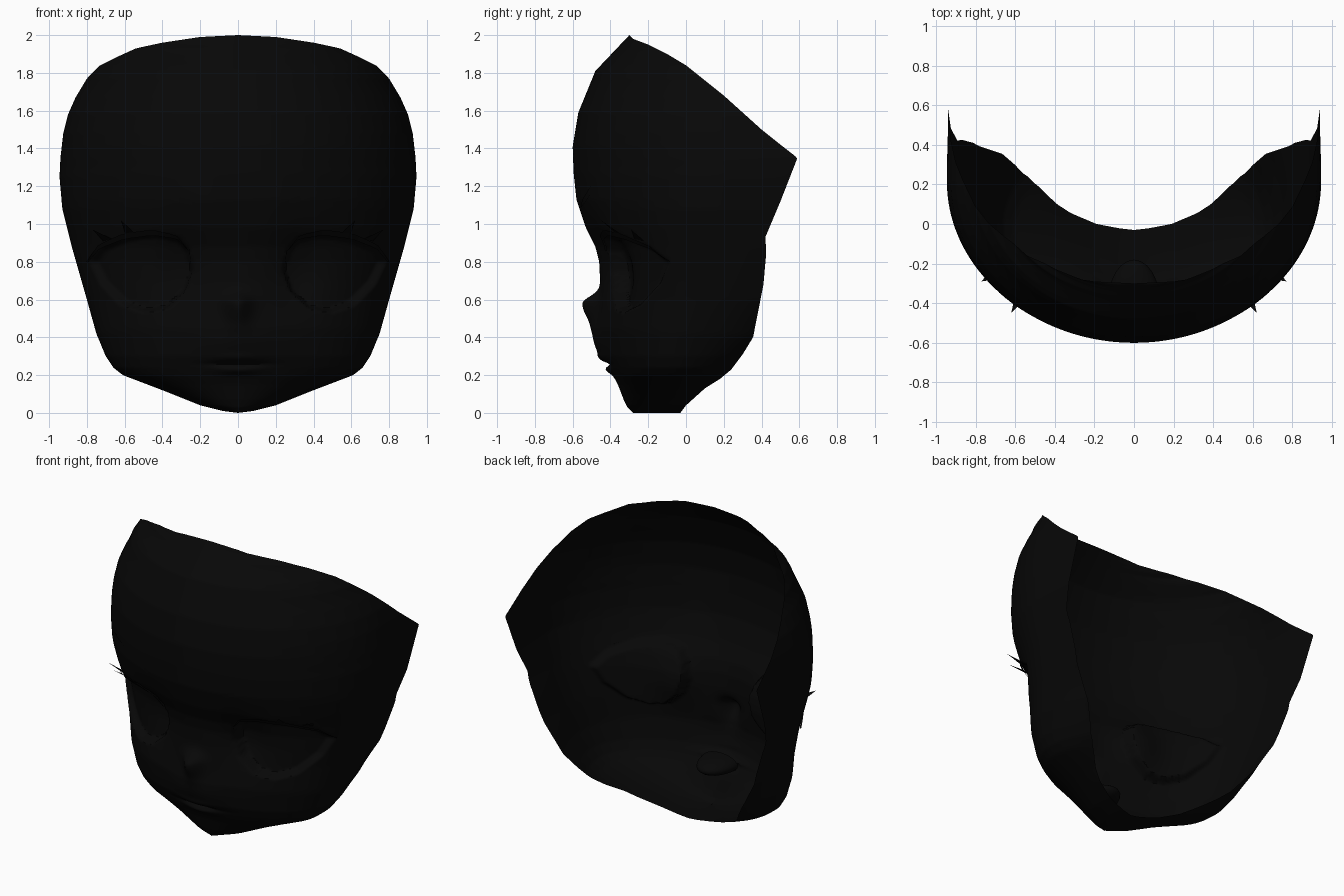
import bpy, bmesh, math
from mathutils import Vector

default = bpy.data.objects.get("Cube")
if default:
    bpy.data.objects.remove(default, do_unlink=True)

black = bpy.data.materials.new("matte_black")
black.use_nodes = True
black.diffuse_color = (0.0022, 0.0022, 0.0022, 1)
black.node_tree.nodes["Principled BSDF"].inputs["Base Color"].default_value = black.diffuse_color

# Profiles by height: (z, value)
FRONT_Y = [(0, -.28), (.03, -.31), (.07, -.33), (.15, -.36), (.2, -.385), (.3, -.43), (.45, -.46),
           (.7, -.455), (.8, -.46), (.88, -.48), (.98, -.53), (1.13, -.58), (1.27, -.595),
           (1.41, -.6), (1.59, -.57), (1.81, -.48), (2, -.3)]
EDGE_Y = [(0, -.03), (.04, 0), (.13, .1), (.18, .18), (.23, .24), (.31, .3), (.4, .355), (.68, .41),
          (.85, .425), (.93, .42), (1.12, .5), (1.35, .59), (1.42, .5), (1.5, .4), (1.68, .2),
          (1.84, 0), (1.9, -.1), (1.95, -.2), (1.98, -.28), (2, -.3)]
CROWN_X = [(1.35, .94), (1.48, .925), (1.58, .9), (1.67, .86), (1.77, .8), (1.84, .73), (1.88, .65),
           (1.93, .54), (1.96, .4), (1.99, .2), (2, 0)]
EDGE_X = [(0, 0), (.01, .07), (.04, .19), (.09, .32), (.16, .44), (.2, .5), (.25, .56), (.42, .68),
          (.6, .785), (.88, .88), (1.08, .925)] + CROWN_X
WIDTH = [(0, 0), (.01, .08), (.04, .2), (.12, .4), (.2, .61), (.24, .66), (.3, .7), (.42, .75),
         (.6, .8), (.88, .88), (1.08, .93), (1.25, .945)] + CROWN_X
CENTRE_Y = [(0, -.14), (.1, -.06), (.25, -.01), (.42, .05), (.6, .12), (.8, .16), (1.3, .22), (2, .22)]
EYE = [(.24, .75), (.26, .86), (.32, .93), (.45, .955), (.6, .935), (.73, .88), (.79, .8),
       (.73, .68), (.62, .57), (.5, .53), (.38, .55), (.28, .64)]


def at(table, z):
    """Linear interpolation along a profile."""
    for (a, va), (b, vb) in zip(table, table[1:]):
        if z <= b:
            return va + (vb - va) * (z - a) / (b - a)
    return table[-1][1]


def bump(x, z, z0, sx, sz):
    return math.exp(-(x / sx) ** 2 - ((z - z0) / sz) ** 2)


def socket(x, z):
    """Soft hollow beside the nose bridge."""
    return .05 * bump(abs(x) - .32, z, .74, .14, .2)


def section(z):
    """End angle, half width, depth and centre of the slice at a height."""
    centre = at(CENTRE_Y, z)
    depth = centre - at(FRONT_Y, z)
    end = math.acos(max(-1, min(1, (centre - at(EDGE_Y, z)) / depth)))
    width = at(WIDTH, z)
    if end < math.pi / 2:
        width /= max(math.sin(end), 1e-4)
    return end, width, depth, centre


def slice_row(z, count):
    """Outline positions from one back edge to the other, with their angles."""
    end, width, depth, centre = section(z)
    edge = at(EDGE_X, z)
    for c in range(-count, count + 1):
        a = end * abs(c) / count
        x = width * math.sin(a)
        if a > math.pi / 2:
            back = (a - math.pi / 2) / (end - math.pi / 2)
            x = width - (width - edge) * back ** 2
        yield math.copysign(x, c), centre - depth * math.cos(a), math.copysign(a, c)


def skin(x, z, lift=0.0):
    """Point on the face at a front position, raised along the slice normal."""
    end, width, depth, centre = section(z)
    a = math.asin(max(-1, min(1, x / width)))
    y = centre - (depth + lift) * math.cos(a) + socket(x, z)
    return Vector((x + lift * math.sin(a), y, z))


def eye_depth(x, z):
    """Sunken depth of the eye: deeper near the nose, zero outside the rim."""
    if not (.22 < x < .8 and .5 < z < .97):
        return 0
    inside, nearest = False, 1.0
    p = Vector((x, z))
    for i in range(len(EYE)):
        a, b = Vector(EYE[i - 1]), Vector(EYE[i])
        if (a.y > z) != (b.y > z) and x < a.x + (b.x - a.x) * (z - a.y) / (b.y - a.y):
            inside = not inside
        s = max(0, min(1, (p - a).dot(b - a) / (b - a).length_squared))
        nearest = min(nearest, (a + (b - a) * s - p).length)
    return min(1, nearest / .022) * (.095 - .05 * x) if inside else 0


def finish(name, bm, angle=50):
    mesh = bpy.data.meshes.new(name)
    bm.to_mesh(mesh)
    bm.free()
    mesh.materials.append(black)
    ob = bpy.data.objects.new(name, mesh)
    bpy.context.collection.objects.link(ob)
    bpy.ops.object.select_all(action='DESELECT')
    ob.select_set(True)
    bpy.context.view_layer.objects.active = ob
    bpy.ops.object.shade_smooth_by_angle(angle=math.radians(angle))


def grid(bm, rows):
    """Quads between equally long rows of points."""
    rows = [[bm.verts.new(p) for p in row] for row in rows]
    for low, high in zip(rows, rows[1:]):
        for i in range(len(low) - 1):
            bm.faces.new((low[i], low[i + 1], high[i + 1], high[i]))


# Face shell: open at the back, with nose, lips and sunken eyes
ROWS, COLS = 240, 100
points = []
for r in range(ROWS + 1):
    z = 1 - math.cos(math.pi * r / ROWS)
    row = []
    for x, y, a in slice_row(z, COLS):
        y -= .09 * bump(x, z, .58, .065, .05 if z > .58 else .11)
        y -= .04 * bump(x, z, .37, .18, .11)
        y -= .012 * bump(x, z, .29, .12, .025) + .02 * bump(x, z, .225, .1, .02)
        y += .025 * bump(x, z, .258, .14, .012) + socket(x, z)
        sink = eye_depth(abs(x), z)
        row.append((x - sink * math.sin(a) * .5, y + sink * math.cos(a), z))
    points.append(row)
bm = bmesh.new()
grid(bm, points)
bmesh.ops.remove_doubles(bm, verts=bm.verts, dist=1e-4)
finish("face_shell", bm)

# Mouth pocket: half ellipsoid behind the lips
bm = bmesh.new()
bmesh.ops.create_uvsphere(bm, u_segments=24, v_segments=12, radius=1)
bmesh.ops.scale(bm, vec=(.13, .21, .06), verts=bm.verts)
bmesh.ops.translate(bm, vec=(0, -.39, .255), verts=bm.verts)
bmesh.ops.bisect_plane(bm, geom=bm.verts[:] + bm.edges[:] + bm.faces[:], plane_co=(0, -.37, 0),
                       plane_no=(0, -1, 0), clear_outer=True)
finish("mouth_pocket", bm)


def ribbon(bm, path, half, lift_low, lift_high):
    """Thin strip on the skin that tapers at both ends."""
    low, high = [], []
    steps = 16
    for i in range(steps + 1):
        t = i / steps * (len(path) - 1)
        k = min(int(t), len(path) - 2)
        p = Vector(path[k]).lerp(Vector(path[k + 1]), t - k)
        h = half * math.sin(math.pi * (.05 + .9 * i / steps))
        low.append(skin(p.x, p.y - h, lift_low))
        high.append(skin(p.x, p.y + h, lift_high))
    grid(bm, [low, high])


def spike(bm, x, z, tip):
    """Flat-sided lash hair from the lid to a tip."""
    ring = [bm.verts.new(skin(x + dx, z + dz, lift))
            for dx, dz, lift in ((-.025, 0, 0), (.025, -.01, 0), (0, .015, .01))]
    top = bm.verts.new(tip)
    for i in range(3):
        bm.faces.new((ring[i - 1], ring[i], top))


def mirrored(name, bm):
    """Copy the left side to the right."""
    copy = bmesh.ops.duplicate(bm, geom=bm.verts[:] + bm.edges[:] + bm.faces[:])["geom"]
    for v in (g for g in copy if isinstance(g, bmesh.types.BMVert)):
        v.co.x = -v.co.x
    bmesh.ops.reverse_faces(bm, faces=[g for g in copy if isinstance(g, bmesh.types.BMFace)])
    finish(name, bm)


# Upper lashes: lid strip with hairs at the outer side
bm = bmesh.new()
ribbon(bm, EYE[1:7], .015, .003, .012)
spike(bm, .57, .95, (.62, -.45, 1.02))
spike(bm, .69, .92, (.77, -.29, .97))
mirrored("upper_lashes", bm)

# Eyebrows: slim plates above the eyes
bm = bmesh.new()
ribbon(bm, [(.18, 1.09), (.34, 1.14), (.5, 1.22), (.68, 1.22)], .018, .003, .003)
mirrored("eyebrows", bm)
